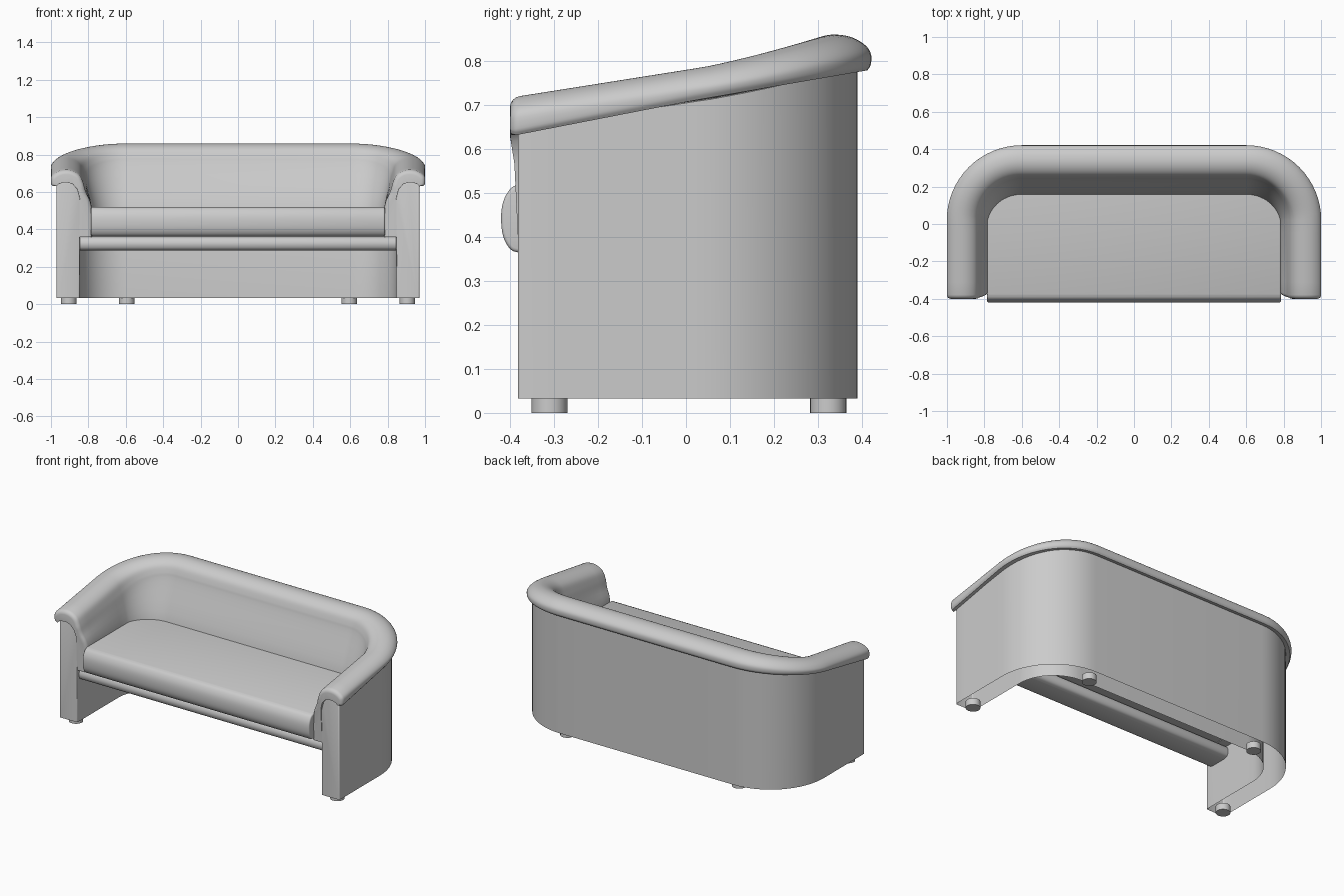
import bpy, bmesh, math
from mathutils import Vector

cube = bpy.data.objects.get("Cube")
if cube:
    bpy.data.objects.remove(cube, do_unlink=True)

grey = bpy.data.materials.new("grey upholstery")
grey.use_nodes = True
grey.diffuse_color = (0.6, 0.6, 0.6, 1)
grey.node_tree.nodes["Principled BSDF"].inputs["Base Color"].default_value = (0.6, 0.6, 0.6, 1)

CX, CY = 0.6, 0.02          # centre of the rounded back corners
SEAT_Z = 0.36
WALL_Z = 0.033


def finish(bm, name, angle=40):
    mesh = bpy.data.meshes.new(name)
    bm.to_mesh(mesh)
    bm.free()
    ob = bpy.data.objects.new(name, mesh)
    bpy.context.collection.objects.link(ob)
    mesh.materials.append(grey)
    bpy.ops.object.select_all(action='DESELECT')
    ob.select_set(True)
    bpy.context.view_layer.objects.active = ob
    bpy.ops.object.shade_smooth_by_angle(angle=math.radians(angle))


def smooth(points, steps=4):
    """Catmull-Rom curve through an open list of 2D points."""
    p = [Vector(q) for q in points]
    p = [2 * p[0] - p[1]] + p + [2 * p[-1] - p[-2]]
    out = []
    for a, b, c, d in zip(p, p[1:], p[2:], p[3:]):
        for i in range(steps):
            t = i / steps
            out.append(0.5 * (2 * b + (c - a) * t + (2 * a - 5 * b + 4 * c - d) * t * t
                              + (3 * b - a - 3 * c + d) * t ** 3))
    return out + [p[-2]]


def inset(points, dist):
    """Move an open curve to its left by dist."""
    out = []
    for i, p in enumerate(points):
        t = (points[min(i + 1, len(points) - 1)] - points[max(i - 1, 0)]).normalized()
        out.append(p + Vector((-t.y, t.x)) * dist)
    return out


def stations(front, roll):
    """U-shaped plan: base point, outward direction, crest, hem, back blend, inset."""
    ends = [(front + roll * (1 - math.cos(a)), roll * (1 - math.sin(a)))
            for a in (math.pi * k / 8 for k in range(4))]
    start = front + roll
    ends += [(start + (CY - start) * i / 6, 0) for i in range(7)]
    half = [((CX, y), (1, 0), 0.782 + 0.158 * (y - CY), 0.71 + 0.195 * (y - CY), 0, ins)
            for y, ins in ends]
    for i in range(1, 17):
        a = math.pi / 2 * i / 16
        s = math.sin(a)
        half.append(((CX, CY), (math.cos(a), s), 0.782 + 0.077 * s ** 1.15, 0.71 + 0.068 * s, s, 0))
    mirror = [((-b[0], b[1]), (-n[0], n[1]), *rest) for b, n, *rest in half]
    return half + mirror[::-1]


def sweep(name, front, roll, lean, section):
    """Draw a section round the plan; lean sets the lower front edge back."""
    bm = bmesh.new()
    rings = []
    for base, n, *shape in stations(front, roll):
        back_set = lean * (CY - base[1]) / (CY - front)
        rings.append([bm.verts.new((base[0] + n[0] * r,
                                    base[1] + n[1] * r + back_set * min(max(0.63 - z, 0) * 8, 1), z))
                      for r, z in section(*shape)])
    for a, b in zip(rings, rings[1:]):
        for i in range(len(a)):
            j = (i + 1) % len(a)
            bm.faces.new((a[i], a[j], b[j], b[i]))
    bm.faces.new(rings[0])
    bm.faces.new(rings[-1])
    bmesh.ops.recalc_face_normals(bm, faces=bm.faces)
    # The shell is hollow, open along the floor edge
    floor = [f for f in bm.faces if all(v.co.z < WALL_Z + 0.001 for v in f.verts)]
    bmesh.ops.delete(bm, geom=floor, context='FACES_ONLY')
    finish(bm, name)


def arch(c):
    return [(0.246, c - 0.15), (0.26, c - 0.1), (0.283, c - 0.074), (0.31, c - 0.064),
            (0.338, c - 0.066), (0.358, c - 0.072)]


def wall_section(crest, hem, back, ins):
    top = [(0.246 + ins, WALL_Z)] + arch(crest - ins)
    return top + [(0.37 - ins, min(hem + 0.01, crest - 0.075)), (0.37 - ins, WALL_Z)]


def pad_section(crest, hem, back, ins):
    c, low = crest, 0.18 - 0.045 * back
    outer = smooth([(0.392, hem), (0.4, hem + 0.014), (0.399, c - 0.04), (0.381, c - 0.019),
                    (0.35, c - 0.004), (0.31, c), (0.273, c - 0.01), (0.244, c - 0.033),
                    (0.227, c - 0.072), (0.213, c - 0.12), (low + 0.003, 0.52), (low, SEAT_Z)])
    return inset(outer, ins) + [(0.25, SEAT_Z)] + arch(c) + [(0.37, min(hem + 0.002, c - 0.074))]


def slab(name, half_x, profile, bevel):
    """Side profile in (y, z) drawn out along x, with softened ends."""
    bm = bmesh.new()
    face = bm.faces.new([bm.verts.new((-half_x, y, z)) for y, z in profile])
    ext = bmesh.ops.extrude_face_region(bm, geom=[face])
    moved = [g for g in ext["geom"] if isinstance(g, bmesh.types.BMVert)]
    bmesh.ops.translate(bm, verts=moved, vec=(2 * half_x, 0, 0))
    ends = [e for e in bm.edges if abs(e.verts[0].co.x - e.verts[1].co.x) < 0.001]
    bmesh.ops.bevel(bm, geom=ends, offset=bevel, segments=3, profile=0.5,
                    affect='EDGES', clamp_overlap=True)
    bmesh.ops.recalc_face_normals(bm, faces=bm.faces)
    finish(bm, name)


# Outer shell and the padded roll over it
sweep("curved_wall", -0.382, 0.008, 0, wall_section)
sweep("padded_rail", -0.4, 0.022, 0.02, pad_section)

# Seat cushion with rounded front
nose = smooth([(-0.375, 0.521), (-0.398, 0.51), (-0.415, 0.48), (-0.42, 0.442),
               (-0.415, 0.4), (-0.398, 0.371), (-0.375, 0.363)])
slab("seat_cushion", 0.785, [(0.2, 0.521)] + nose + [(0.2, 0.363)], 0.008)

# Rounded front rail under the cushion
lip = smooth([(-0.33, 0.362), (-0.355, 0.352), (-0.365, 0.324), (-0.355, 0.297), (-0.33, 0.287)])
tail = [(-0.56 - y, z) for y, z in reversed(lip)]
slab("front_rail", 0.85, lip + tail, 0.003)

# Feet
for side, sx in (("left", 1), ("right", -1)):
    for end, x, y in (("front", 0.905, -0.31), ("back", 0.595, 0.323)):
        bm = bmesh.new()
        bmesh.ops.create_cone(bm, cap_ends=True, segments=32, radius1=0.041, radius2=0.041, depth=0.04)
        bmesh.ops.translate(bm, verts=bm.verts, vec=(sx * x, y, 0.02))
        finish(bm, f"{end}_{side}_foot")
